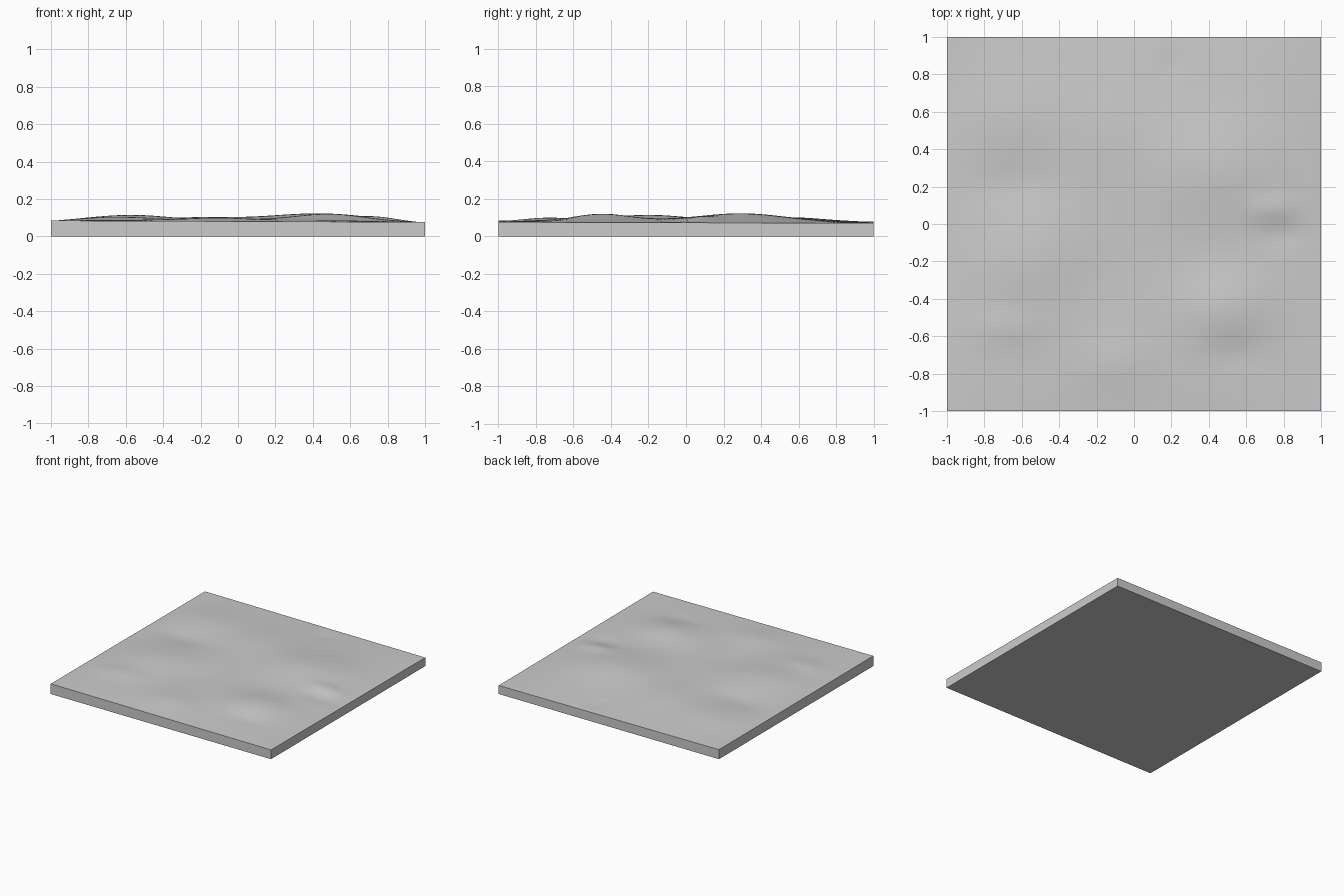
import bpy, bmesh, math

cube = bpy.data.objects.get("Cube")
if cube:
    bpy.data.objects.remove(cube, do_unlink=True)

# Plain grey stone
stone = bpy.data.materials.new("grey_stone")
stone.use_nodes = True
grey = (0.6, 0.6, 0.6, 1)
stone.diffuse_color = grey
stone.node_tree.nodes["Principled BSDF"].inputs["Base Color"].default_value = grey

# Soft mounds and hollows: x, y, radius x, radius y, height
MOUNDS = [
    (0.45, 0.3, 0.38, 0.3, 0.036),
    (-0.6, -0.2, 0.3, 0.25, 0.024),
    (-0.7, 0.58, 0.3, 0.2, 0.016),
    (-0.15, 0.5, 0.22, 0.25, 0.013),
    (0.5, -0.45, 0.25, 0.2, 0.033),
    (0.76, 0.08, 0.14, 0.07, 0.016),
    (0.8, -0.06, 0.14, 0.07, -0.01),
    (-0.7, -0.56, 0.2, 0.1, 0.012),
    (-0.1, -0.76, 0.2, 0.15, 0.013),
    (-0.65, 0.22, 0.25, 0.12, -0.012),
    (-0.2, -0.3, 0.2, 0.2, -0.007),
    (0.2, 0.86, 0.06, 0.08, -0.008),
    (0.55, -0.7, 0.15, 0.08, -0.007),
]


def height(x, y):
    """Terrain level: a gentle dome with mounds fading towards the rim."""
    rim = 0.077 - 0.004 * x - 0.003 * y
    inside = (1 - x ** 4) * (1 - y ** 4)
    z = 0.014 * inside
    for cx, cy, rx, ry, h in MOUNDS:
        z += h * math.exp(-((x - cx) / rx) ** 2 - ((y - cy) / ry) ** 2) * inside ** 0.5
    return rim + z


# Uneven top, made from a grid
N = 64
bm = bmesh.new()
bmesh.ops.create_grid(bm, x_segments=N, y_segments=N, size=1)
for v in bm.verts:
    x, y = v.co.xy
    v.co.z = height(x, y)
for f in bm.faces:
    f.smooth = True

# Straight sides, extruded down to the ground
rim_edges = [e for e in bm.edges if e.is_boundary]
walls = bmesh.ops.extrude_edge_only(bm, edges=rim_edges)["geom"]
for v in [g for g in walls if isinstance(g, bmesh.types.BMVert)]:
    v.co.z = 0

# Flat underside
bottom_edges = [e for e in bm.edges if e.is_boundary]
bmesh.ops.contextual_create(bm, geom=bottom_edges)
bmesh.ops.recalc_face_normals(bm, faces=bm.faces)

mesh = bpy.data.meshes.new("ground_slab")
bm.to_mesh(mesh)
bm.free()
mesh.materials.append(stone)
slab = bpy.data.objects.new("ground_slab", mesh)
bpy.context.collection.objects.link(slab)

# Smooth terrain with crisp corners
bpy.ops.object.select_all(action="DESELECT")
slab.select_set(True)
bpy.context.view_layer.objects.active = slab
bpy.ops.object.shade_smooth_by_angle(angle=math.radians(40))
